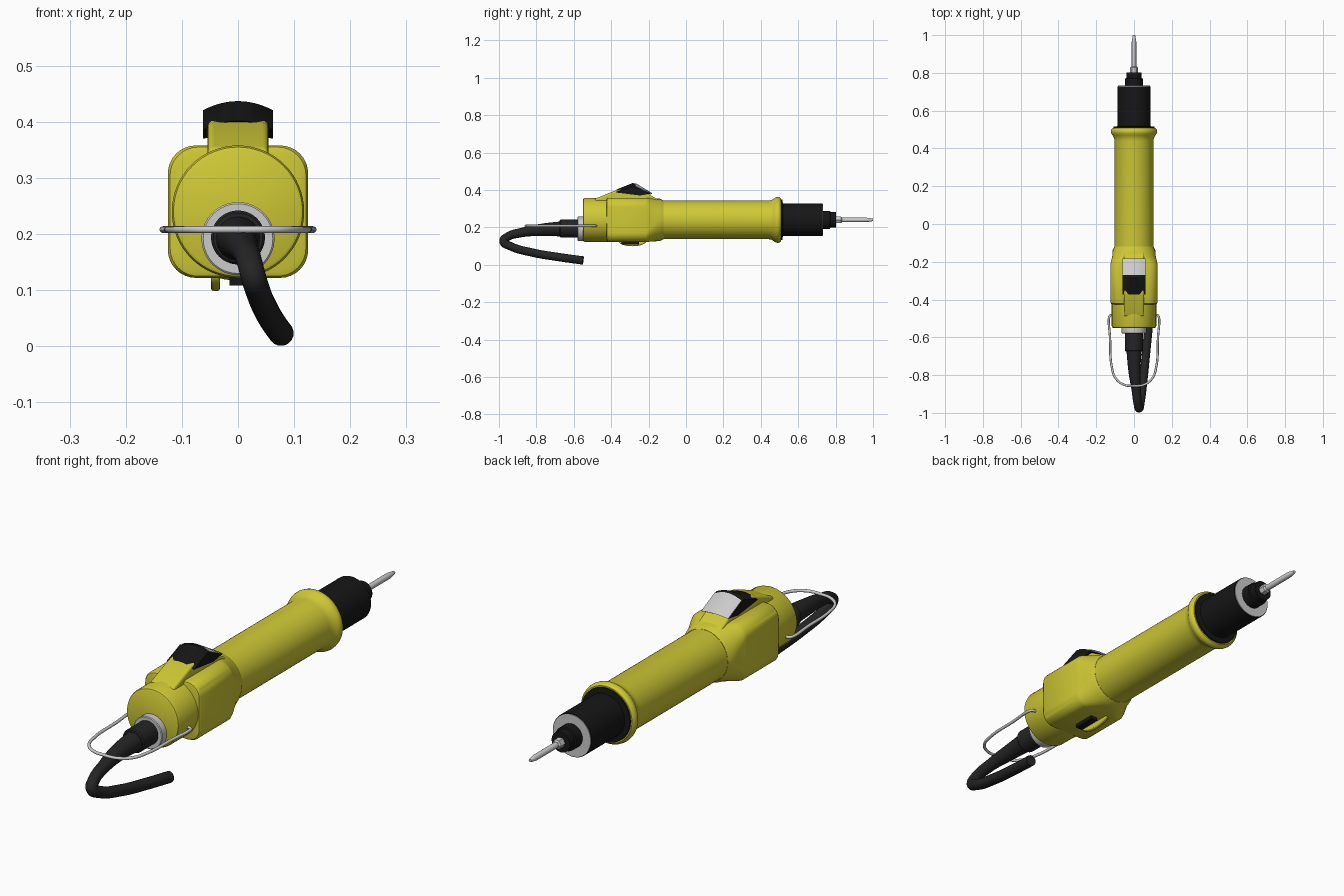
import bpy, bmesh, math

if "Cube" in bpy.data.objects:
    bpy.data.objects.remove(bpy.data.objects["Cube"])

def mat(name, c):
    m = bpy.data.materials.new(name)
    m.diffuse_color = (*c, 1)
    m.use_nodes = True
    m.node_tree.nodes["Principled BSDF"].inputs["Base Color"].default_value = m.diffuse_color
    return m

YELLOW = mat("yellow", (0.62, 0.58, 0.035))
BLACK = mat("black", (0.008, 0.008, 0.008))
RUBBER = mat("rubber", (0.018, 0.018, 0.018))
AXIS = 0.24

def finish(ob, material=None, angle=35):
    if material:
        ob.data.materials.append(material)
    bpy.ops.object.select_all(action='DESELECT')
    ob.select_set(True)
    bpy.context.view_layer.objects.active = ob
    bpy.ops.object.shade_smooth_by_angle(angle=math.radians(angle))
    return ob

def loft(name, rings, material=None, angle=35):
    """Skin a list of equally sized point rings and cap both ends."""
    bm = bmesh.new()
    vs = [[bm.verts.new(p) for p in ring] for ring in rings]
    n = len(rings[0])
    for a, b in zip(vs, vs[1:]):
        for i in range(n):
            bm.faces.new((a[i], a[(i + 1) % n], b[(i + 1) % n], b[i]))
    bm.faces.new(vs[0][::-1])
    bm.faces.new(vs[-1])
    bmesh.ops.recalc_face_normals(bm, faces=bm.faces)
    me = bpy.data.meshes.new(name)
    bm.to_mesh(me)
    bm.free()
    ob = bpy.data.objects.new(name, me)
    bpy.context.collection.objects.link(ob)
    return finish(ob, material, angle)

def turned(name, profile, material=None, z=AXIS, n=64):
    """Round part along y from (y, radius) pairs."""
    rings = [[(r * math.cos(2 * math.pi * i / n), y, z + r * math.sin(2 * math.pi * i / n))
              for i in range(n)] for y, r in profile]
    return loft(name, rings, material)

def rounded_ring(y, hw, hh, r):
    pts = []
    for q, (sx, sz) in enumerate([(1, 1), (-1, 1), (-1, -1), (1, -1)]):
        for k in range(9):
            a = math.pi / 2 * (q + k / 8)
            pts.append((sx * (hw - r) + r * math.cos(a), y, AXIS + sz * (hh - r) + r * math.sin(a)))
    return pts

def extruded(name, profile, x0, x1, material=None, crown=0.0, steps=1, angle=35):
    """Side profile of (y, z) swept across x, with an optional crowned top."""
    rings = []
    for i in range(steps + 1):
        t = i / steps
        drop = crown * (2 * t - 1) ** 2
        rings.append([(x0 + (x1 - x0) * t, y, z - (drop if z > 0.4 else drop * 0.3)) for y, z in profile])
    return loft(name, rings, material, angle)

def tube(name, pts, radius, material=None, auto=True):
    """Bezier tube through (x, y, z, radius factor) points."""
    cu = bpy.data.curves.new(name, 'CURVE')
    cu.dimensions = '3D'
    cu.bevel_depth = radius
    cu.bevel_resolution = 6
    cu.resolution_u = 10
    cu.use_fill_caps = True
    sp = cu.splines.new('BEZIER')
    sp.bezier_points.add(len(pts) - 1)
    for b, p in zip(sp.bezier_points, pts):
        b.co, b.radius = p[:3], p[3]
        b.handle_left_type = b.handle_right_type = 'AUTO'
    ob = bpy.data.objects.new(name, cu)
    bpy.context.collection.objects.link(ob)
    bpy.ops.object.select_all(action='DESELECT')
    ob.select_set(True)
    bpy.context.view_layer.objects.active = ob
    bpy.ops.object.convert(target='MESH')
    return finish(bpy.context.object, material, 50)

def bevel(ob, width, segments=4):
    m = ob.modifiers.new("bevel", 'BEVEL')
    m.width, m.segments = width, segments
    m.limit_method = 'ANGLE'
    m.angle_limit = math.radians(40)

# Housing: round rear cap, squared middle that tapers into the grip
turned("rear_cap", [(-0.55, 0.110), (-0.547, 0.115), (-0.54, 0.118), (-0.40, 0.118)], YELLOW)
loft("housing_box", [rounded_ring(*s) for s in [
    (-0.425, 0.113, 0.108, 0.05), (-0.422, 0.121, 0.115, 0.05), (-0.415, 0.125, 0.118, 0.05),
    (-0.215, 0.125, 0.118, 0.05), (-0.20, 0.122, 0.117, 0.06), (-0.17, 0.115, 0.115, 0.09),
    (-0.14, 0.113, 0.113, 0.108), (-0.12, 0.104, 0.104, 0.103)]], YELLOW)

# Grip with flared end
turned("grip", [(-0.20, 0.103), (0.44, 0.103), (0.457, 0.106), (0.47, 0.114), (0.48, 0.121),
                (0.49, 0.123), (0.50, 0.121), (0.508, 0.113)], YELLOW)

# Nose, clutch ring and chuck
turned("nose", [(0.50, 0.108), (0.515, 0.108), (0.518, 0.087), (0.729, 0.087)], BLACK)
turned("nose_ring", [(0.72, 0.084), (0.732, 0.084)])
turned("chuck", [(0.72, 0.048), (0.77, 0.048), (0.772, 0.041), (0.803, 0.041)], BLACK)
turned("bit_hex", [(0.79, 0.02), (0.828, 0.02), (0.834, 0.014)], n=6)
turned("bit_shaft", [(0.82, 0.012), (0.965, 0.012), (0.985, 0.009), (1.0, 0.006)], n=24)

# Raised saddle and rocker lever on top
saddle = extruded("lever_saddle", [(-0.49, 0.30), (-0.49, 0.352), (-0.375, 0.398), (-0.30, 0.41),
                                   (-0.20, 0.378), (-0.135, 0.34), (-0.135, 0.30)], -0.054, 0.054, YELLOW)
bevel(saddle, 0.010)
extruded("lever", [(-0.372, 0.402), (-0.285, 0.437), (-0.265, 0.432), (-0.19, 0.385), (-0.245, 0.375)],
         -0.062, 0.062, BLACK, 0.016, 12)
extruded("lever_pad", [(-0.27, 0.4355), (-0.262, 0.432), (-0.183, 0.384), (-0.19, 0.380), (-0.262, 0.424)],
         -0.06, 0.06, None, 0.015, 12)

# Underside switch and guard rib
extruded("switch", [(-0.345, 0.14), (-0.345, 0.108), (-0.25, 0.108), (-0.25, 0.14)], -0.015, 0.015, BLACK)
arc = [(-0.287 + 0.075 * math.cos(a), 0.128 + 0.029 * math.sin(a))
       for a in [math.pi * (1 + k / 12) for k in range(13)]]
rib = extruded("guard_rib", arc + [(-0.212, 0.15), (-0.362, 0.15)], -0.048, -0.032, YELLOW)
bevel(rib, 0.004, 2)

# Cable collar, boot and cable
turned("cable_collar", [(-0.58, 0.062), (-0.577, 0.065), (-0.54, 0.065)], z=0.192)
turned("cable_boot", [(-0.675, 0.044), (-0.67, 0.048), (-0.57, 0.048)], RUBBER, z=0.194)
tube("cable", [(0, -0.66, 0.192, 1.8), (0.002, -0.77, 0.187, 1.45), (0.012, -0.88, 0.172, 1.1),
               (0.021, -0.955, 0.149, 1), (0.027, -0.976, 0.126, 1), (0.035, -0.94, 0.10, 1),
               (0.05, -0.82, 0.065, 1), (0.064, -0.68, 0.041, 1), (0.077, -0.55, 0.023, 1)], 0.0225, RUBBER)

# Wire hanger
half = [(0.110, -0.482), (0.126, -0.484), (0.132, -0.495), (0.127, -0.60), (0.118, -0.755),
        (0.098, -0.815), (0.055, -0.85)]
path = [(x, y, 0.208, 1) for x, y in half] + [(0, -0.857, 0.208, 1)]
path += [(-x, y, 0.208, 1) for x, y in half[::-1]]
tube("hanger", path, 0.006)
